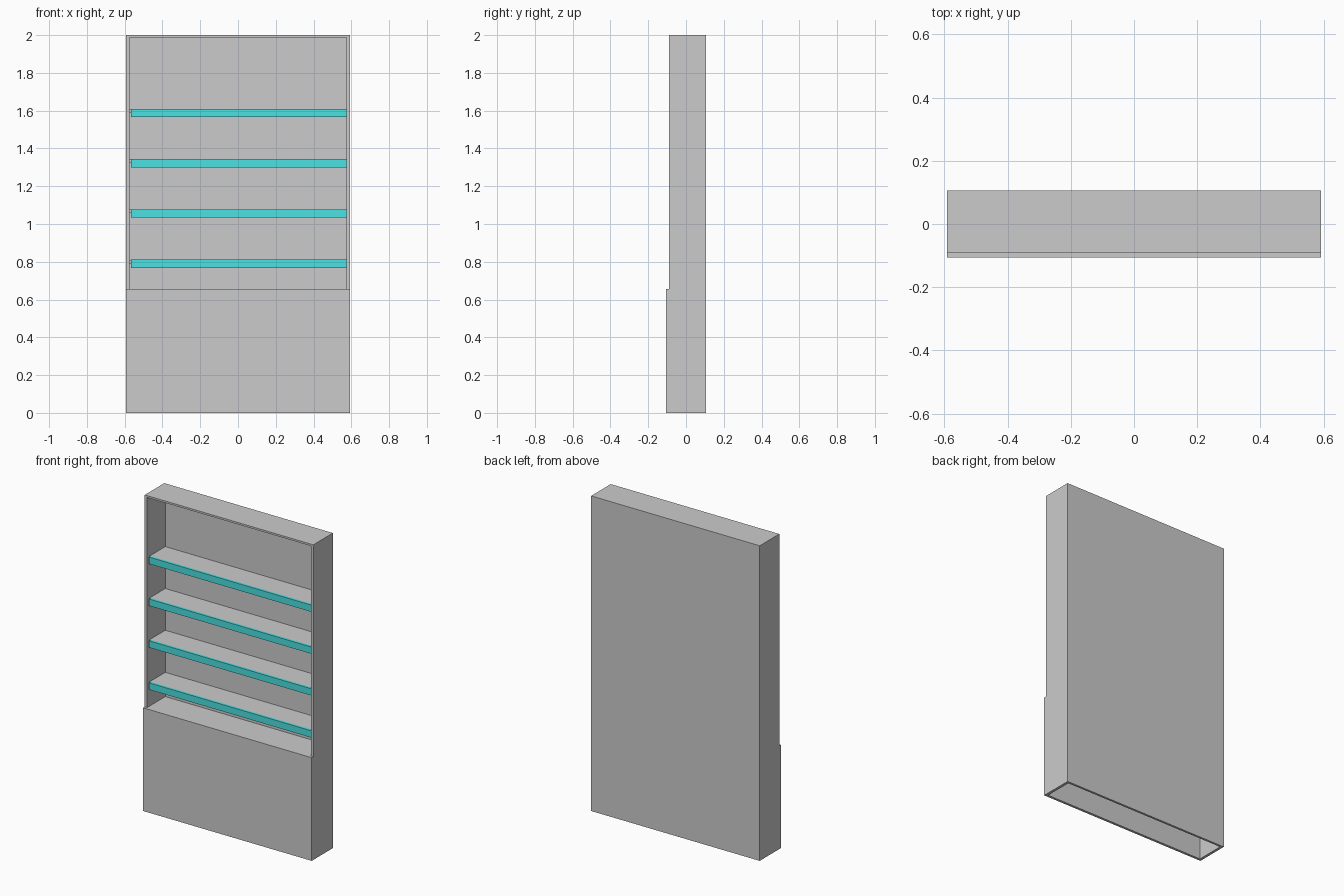
import bpy

if "Cube" in bpy.data.objects:
    bpy.data.objects.remove(bpy.data.objects["Cube"])

# colour of the shelf edge strips
cyan = bpy.data.materials.new("cyan_strip")
cyan.diffuse_color = (0.07, 0.75, 0.75, 1)
cyan.use_nodes = True
cyan.node_tree.nodes["Principled BSDF"].inputs["Base Color"].default_value = cyan.diffuse_color


def box(name, x, y, z, mat=None):
    """Box from (min, max) ranges on each axis."""
    mid = [(a + b) / 2 for a, b in (x, y, z)]
    bpy.ops.mesh.primitive_cube_add(size=1, location=mid)
    ob = bpy.context.object
    ob.name = name
    ob.scale = [b - a for a, b in (x, y, z)]
    bpy.ops.object.transform_apply(location=False, rotation=False, scale=True)
    if mat:
        ob.data.materials.append(mat)
    return ob


W, BACK, FACE, FRONT = 0.592, 0.106, -0.09, -0.106
INNER, BACK_IN, BASE = 0.575, 0.092, 0.655

# cabinet shell, open at the bottom
box("back_panel", (-INNER, INNER), (BACK_IN, BACK), (0, 2))
for name, s in (("left", -1), ("right", 1)):
    x = sorted((s * INNER, s * W))
    box(name + "_side", x, (FACE, BACK), (0, 2))
box("top_panel", (-INNER, INNER), (FACE, BACK_IN), (1.988, 2))

# lower front panel and the counter behind it
box("base_front", (-W, W), (FRONT, FACE), (0, BASE))
box("base_top", (-INNER, INNER), (FACE, BACK_IN), (BASE - 0.015, BASE))

# shelves, each with a coloured strip on its front edge
for i, top in enumerate((0.811, 1.078, 1.343, 1.609)):
    box(f"shelf_{i + 1}", (-INNER, INNER), (-0.066, BACK_IN), (top - 0.02, top - 0.002))
    box(f"shelf_strip_{i + 1}", (-0.567, INNER), (-0.082, -0.066), (top - 0.043, top), cyan)
